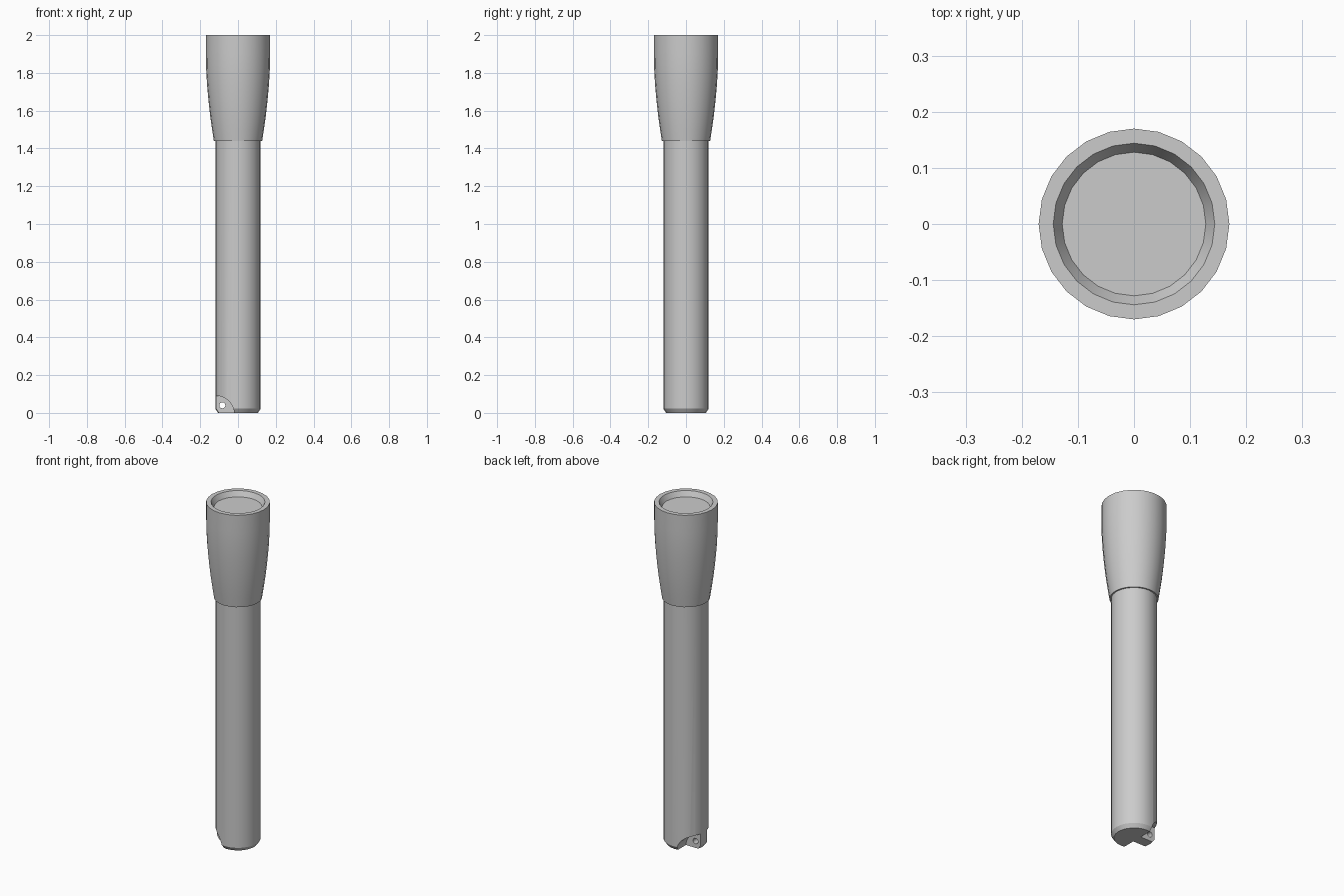
import bpy, bmesh, math
from mathutils import Matrix

SEGMENTS = 24

if "Cube" in bpy.data.objects:
    bpy.data.objects.remove(bpy.data.objects["Cube"], do_unlink=True)

metal = bpy.data.materials.new("grey metal")
metal.use_nodes = True
colour = (0.6, 0.6, 0.6, 1)
metal.diffuse_color = colour
metal.node_tree.nodes["Principled BSDF"].inputs["Base Color"].default_value = colour


def make_object(name, bm):
    bmesh.ops.recalc_face_normals(bm, faces=bm.faces)
    mesh = bpy.data.meshes.new(name)
    bm.to_mesh(mesh)
    bm.free()
    mesh.materials.append(metal)
    obj = bpy.data.objects.new(name, mesh)
    bpy.context.collection.objects.link(obj)
    return obj


def lathe(name, profile):
    """Turn (radius, z) points around z and cap both ends."""
    bm = bmesh.new()
    rings = []
    for r, z in profile:
        angles = [2 * math.pi * i / SEGMENTS for i in range(SEGMENTS)]
        rings.append([bm.verts.new((r * math.cos(a), r * math.sin(a), z)) for a in angles])
    for low, high in zip(rings, rings[1:]):
        for i in range(SEGMENTS):
            j = (i + 1) % SEGMENTS
            bm.faces.new((low[i], low[j], high[j], high[i]))
    bm.faces.new(rings[0][::-1])
    bm.faces.new(rings[-1])
    return make_object(name, bm)


def cut_cylinder(target, radius, x, y, z, length, segments):
    """Subtract a cylinder lying along y, then remove the cutter."""
    bm = bmesh.new()
    place = Matrix.Translation((x, y, z)) @ Matrix.Rotation(math.pi / 2, 4, 'X')
    bmesh.ops.create_cone(bm, cap_ends=True, segments=segments, radius1=radius,
                          radius2=radius, depth=length, matrix=place)
    cutter = make_object("cutter", bm)
    cutter.hide_render = True
    mod = target.modifiers.new("cut", 'BOOLEAN')
    mod.operation, mod.solver, mod.object = 'DIFFERENCE', 'EXACT', cutter
    bpy.context.view_layer.objects.active = target
    bpy.ops.object.modifier_apply(modifier=mod.name)
    bpy.data.objects.remove(cutter, do_unlink=True)


# Long handle with a bevelled tail
handle = lathe("handle", [(0.105, 0), (0.12, 0.022), (0.12, 1.46)])

# Two rounded notches leave a thin lanyard tab, which is then drilled
for side in (-1, 1):
    cut_cylinder(handle, 0.097, -0.117, side * 0.13, -0.006, 0.2, 40)
cut_cylinder(handle, 0.016, -0.083, 0, 0.04, 0.3, 16)

# Flared head with a recessed lens
head = lathe("head", [
    (0.118, 1.44), (0.128, 1.44), (0.137, 1.5), (0.147, 1.57), (0.156, 1.65),
    (0.164, 1.74), (0.169, 1.83), (0.17, 1.9), (0.17, 2.0),
    (0.144, 2.0), (0.128, 1.97)])

# Smooth round walls, crisp rims
for obj in (handle, head):
    bpy.ops.object.select_all(action='DESELECT')
    obj.select_set(True)
    bpy.context.view_layer.objects.active = obj
    bpy.ops.object.shade_smooth_by_angle(angle=math.radians(30))
